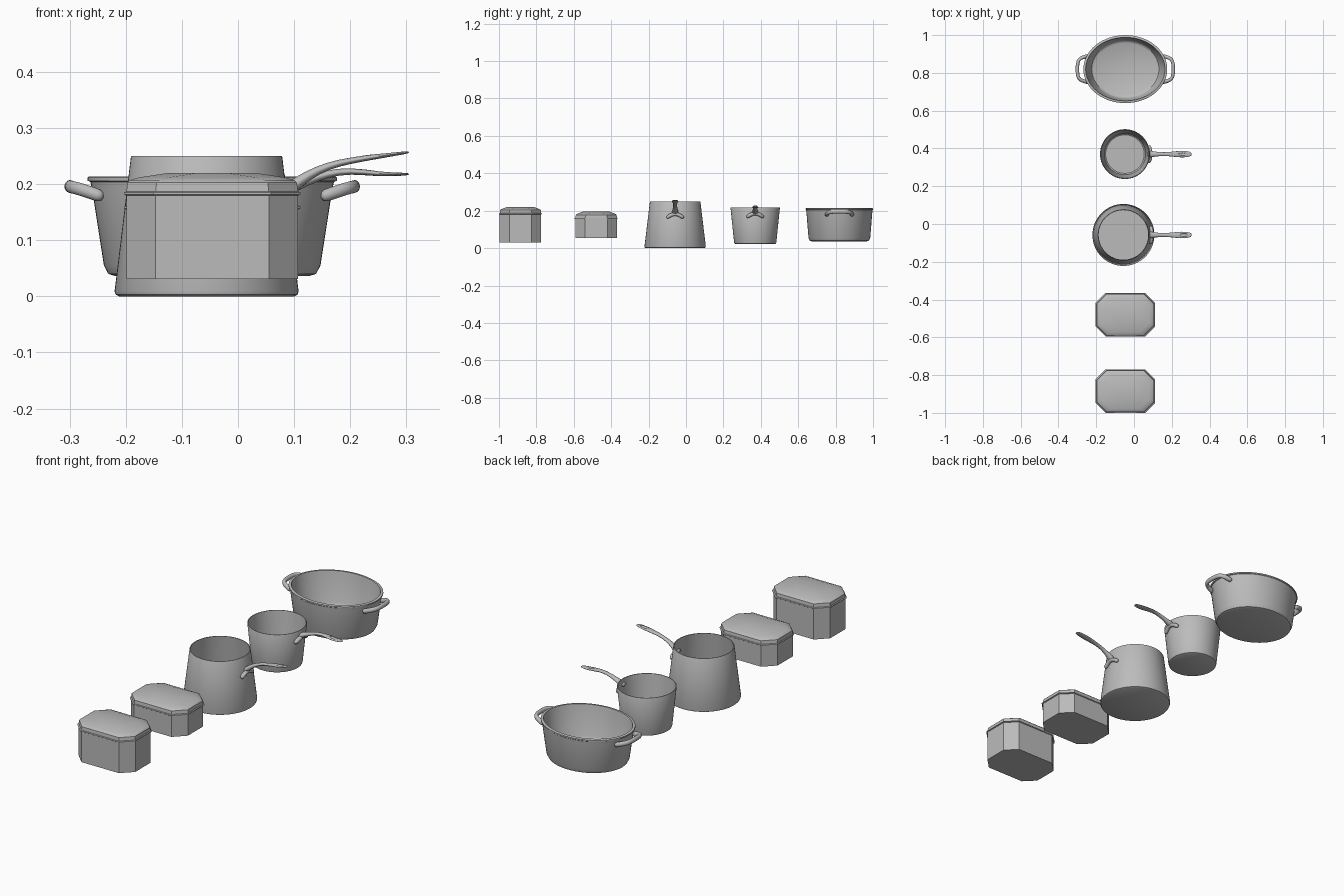
import bpy, bmesh
from math import sin, cos, pi, sqrt, radians
from mathutils import Vector

cube = bpy.data.objects.get("Cube")
if cube:
    bpy.data.objects.remove(cube, do_unlink=True)

GREY = (0.5, 0.5, 0.5, 1)
metal = bpy.data.materials.new("grey_metal")
metal.use_nodes = True
metal.diffuse_color = GREY
metal.node_tree.nodes["Principled BSDF"].inputs["Base Color"].default_value = GREY


def skin(name, rings, smooth=35, subdiv=0):
    """Bridge a list of point rings into one closed surface, capped at both ends."""
    bm = bmesh.new()
    loops = [[bm.verts.new(p) for p in ring] for ring in rings]
    n = len(loops[0])
    for a, b in zip(loops, loops[1:]):
        for i in range(n):
            j = (i + 1) % n
            bm.faces.new((a[i], a[j], b[j], b[i]))
    bm.faces.new(loops[0][::-1])
    bm.faces.new(loops[-1])
    bmesh.ops.recalc_face_normals(bm, faces=bm.faces)
    mesh = bpy.data.meshes.new(name)
    bm.to_mesh(mesh)
    bm.free()
    mesh.materials.append(metal)
    obj = bpy.data.objects.new(name, mesh)
    bpy.context.collection.objects.link(obj)
    bpy.ops.object.select_all(action='DESELECT')
    obj.select_set(True)
    bpy.context.view_layer.objects.active = obj
    if subdiv:
        mod = obj.modifiers.new("Smooth", 'SUBSURF')
        mod.levels = mod.render_levels = subdiv
        bpy.ops.object.modifier_apply(modifier=mod.name)
    if smooth:
        bpy.ops.object.shade_smooth_by_angle(angle=radians(smooth))
    return obj


def oval(cx, cy, rx, ry, z, n=64):
    return [Vector((cx + rx * cos(2 * pi * i / n), cy + ry * sin(2 * pi * i / n), z))
            for i in range(n)]


def octagon(cx, cy, hx, hy, z, cut=0.052):
    quarter = [(hx, hy - cut), (hx - cut, hy)]
    pts = quarter + [(-x, y) for x, y in quarter[::-1]]
    pts += [(-x, -y) for x, y in pts]
    return [Vector((cx + x, cy + y, z)) for x, y in pts]


def bar(name, path, n=10):
    """Loft oval sections along a path of (x, y, z, half width, half thickness)."""
    pts = [Vector(p[:3]) for p in path]
    rings = []
    for i, p in enumerate(pts):
        along = (pts[min(i + 1, len(pts) - 1)] - pts[max(i - 1, 0)]).normalized()
        side = Vector((0, 0, 1)).cross(along).normalized()
        up = along.cross(side)
        w, t = path[i][3:]
        rings.append([p + side * w * cos(2 * pi * k / n) + up * t * sin(2 * pi * k / n)
                      for k in range(n)])
    return skin(name, rings, 60, 1)


# Oval casserole
CX, CY = -0.046, 0.82
casserole = [(0.172, 0.146, 0.036), (0.185, 0.158, 0.040), (0.193, 0.165, 0.055),
             (0.214, 0.176, 0.190), (0.217, 0.178, 0.204), (0.222, 0.180, 0.206),
             (0.222, 0.180, 0.212), (0.219, 0.177, 0.214), (0.210, 0.168, 0.214),
             (0.208, 0.166, 0.206), (0.185, 0.156, 0.065), (0.178, 0.149, 0.052),
             (0.165, 0.138, 0.046)]
skin("casserole_body", [oval(CX, CY, *r) for r in casserole])

# Loop handles at both ends of the casserole
half = [(0.192, 0.070, 0.176, 0.013, 0.012), (0.214, 0.065, 0.184, 0.011, 0.012),
        (0.238, 0.059, 0.192, 0.010, 0.012), (0.251, 0.042, 0.195, 0.010, 0.012),
        (0.254, 0.015, 0.196, 0.010, 0.012)]
loop = half + [(x, -y, *rest) for x, y, *rest in half[::-1]]
for side, label in ((1, "left"), (-1, "right")):
    bar("casserole_handle_" + label,
        [(CX + side * x, CY + y, *rest) for x, y, *rest in loop])


# Saucepans
def saucepan(name, cx, cy, z0, z1, r0, r1, handle, foot_z):
    t = 0.004
    profile = [(r0 - 0.008, z0), (r0 - 0.002, z0 + 0.003), (r0, z0 + 0.009),
               (r1, z1 - 0.002), (r1 - 0.001, z1), (r1 - t, z1),
               (r0 - t, z0 + 0.012), (r0 - 0.011, z0 + 0.006)]
    skin(name + "_body", [oval(cx, cy, r, r, z) for r, z in profile])

    # Long handle, narrow at the neck and broad at the grip
    widths = (0.022, 0.017, 0.012, 0.010, 0.013, 0.020, 0.016, 0.009)
    thick = (0.014, 0.012, 0.009, 0.007, 0.006, 0.005, 0.003, 0.002)
    grip = bar(name + "_handle",
               [(x, cy, z, w, h) for (x, z), w, h in zip(handle, widths, thick)])

    # Dimple in the grip
    bpy.ops.mesh.primitive_uv_sphere_add(segments=20, ring_count=10, radius=1,
                                         location=(0.262, cy, handle[5][1] + 0.006))
    cutter = bpy.context.object
    cutter.scale = (0.027, 0.008, 0.005)
    cutter.hide_render = True
    cutter.data.materials.append(metal)
    mod = grip.modifiers.new("Dimple", 'BOOLEAN')
    mod.operation, mod.object = 'DIFFERENCE', cutter
    bpy.context.view_layer.objects.active = grip
    bpy.ops.object.modifier_apply(modifier=mod.name)
    bpy.data.objects.remove(cutter, do_unlink=True)

    # Forked bracket that follows the wall
    arch = []
    for i in range(9):
        y = -0.046 + 0.0115 * i
        rise = 1 - (y / 0.046) ** 2
        z = foot_z + 0.022 * rise
        wall = r0 + (r1 - r0) * (z - z0) / (z1 - z0)
        size = 0.012 - 0.002 * rise if 0 < i < 8 else 0.008
        arch.append((cx + sqrt(wall ** 2 - y ** 2) + 0.007, cy + y, z, size, size))
    bar(name + "_bracket", arch)


saucepan("tall_saucepan", -0.056, -0.058, 0.0, 0.25, 0.164, 0.135,
         [(0.075, 0.178), (0.10, 0.198), (0.125, 0.216), (0.16, 0.233),
          (0.20, 0.242), (0.25, 0.250), (0.29, 0.255), (0.306, 0.257)], 0.160)
saucepan("small_saucepan", -0.048, 0.37, 0.022, 0.217, 0.113, 0.132,
         [(0.07, 0.183), (0.095, 0.195), (0.125, 0.207), (0.16, 0.219),
          (0.20, 0.2245), (0.25, 0.218), (0.29, 0.2175), (0.306, 0.218)], 0.163)


# Lidded boxes with cut corners
def box(name, cx, cy, bottom, seam):
    def rings(rows):
        return [octagon(cx, cy, *row) for row in rows]

    skin(name + "_body", rings([(0.153, 0.111, bottom), (0.153, 0.111, seam)]), 0)
    skin(name + "_rim", rings([(0.154, 0.112, seam - 0.003), (0.157, 0.115, seam - 0.001),
                               (0.157, 0.115, seam + 0.002), (0.154, 0.112, seam + 0.004)]), 0)
    skin(name + "_lid", rings([(0.153, 0.111, seam + 0.002), (0.151, 0.109, seam + 0.020),
                               (0.147, 0.105, seam + 0.024), (0.130, 0.093, seam + 0.029),
                               (0.078, 0.072, seam + 0.037)]), 30)


box("low_box", -0.046, -0.48, 0.053, 0.158)
box("tall_box", -0.046, -0.885, 0.031, 0.183)
